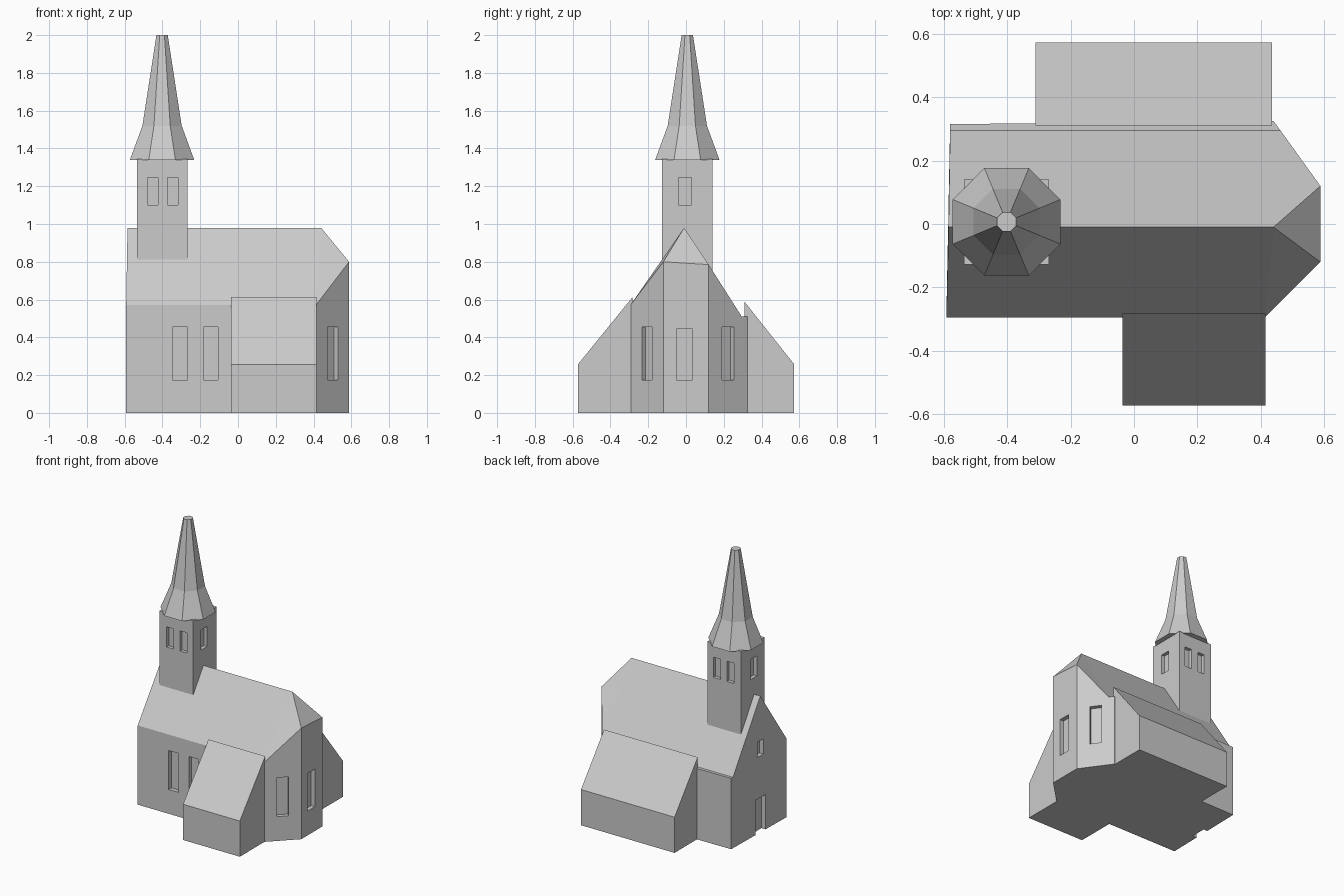
import bpy, bmesh, math
from mathutils import Matrix, Vector

if "Cube" in bpy.data.objects:
    bpy.data.objects.remove(bpy.data.objects["Cube"])

stone = bpy.data.materials.new("light grey")
stone.diffuse_color = (0.6, 0.6, 0.6, 1)
stone.use_nodes = True
stone.node_tree.nodes["Principled BSDF"].inputs["Base Color"].default_value = stone.diffuse_color


def finish(name, bm):
    bmesh.ops.recalc_face_normals(bm, faces=bm.faces[:])
    me = bpy.data.meshes.new(name)
    bm.to_mesh(me)
    bm.free()
    me.materials.append(stone)
    ob = bpy.data.objects.new(name, me)
    bpy.context.collection.objects.link(ob)
    return ob


def loft(name, rings):
    """Closed solid through rings of equal point count."""
    bm = bmesh.new()
    vs = [[bm.verts.new(p) for p in r] for r in rings]
    n = len(vs[0])
    for lo, hi in zip(vs, vs[1:]):
        for i in range(n):
            j = (i + 1) % n
            bm.faces.new((lo[i], lo[j], hi[j], hi[i]))
    bm.faces.new(vs[0][::-1])
    bm.faces.new(vs[-1])
    return finish(name, bm)


def cut(ob, boxes, depth):
    """Recess openings: (x, y, outward angle in degrees, width, z0, z1)."""
    bm = bmesh.new()
    for x, y, ang, w, z0, z1 in boxes:
        m = (Matrix.Translation((x, y, (z0 + z1) / 2))
             @ Matrix.Rotation(math.radians(ang), 4, 'Z')
             @ Matrix.Diagonal((depth * 2, w, z1 - z0, 1)))
        bmesh.ops.create_cube(bm, size=1, matrix=m)
    cutter = finish("opening_cutter", bm)
    cutter.hide_render = True
    mod = ob.modifiers.new("openings", 'BOOLEAN')
    mod.operation = 'DIFFERENCE'
    mod.solver = 'EXACT'
    mod.object = cutter
    dg = bpy.context.evaluated_depsgraph_get()
    me = bpy.data.meshes.new_from_object(ob.evaluated_get(dg))
    ob.modifiers.clear()
    ob.data = me
    bpy.data.objects.remove(cutter)


# Nave with angled apse and hipped east end
P = {
    'a': (-.592, -.295, 0), 'b': (.412, -.295, 0), 'c': (.588, -.12, 0),
    'd': (.588, .12, 0), 'e': (.44, .325, 0), 'f': (-.58, .315, 0),
    'A': (-.592, -.295, .57), 'B': (.412, -.295, .57), 'C': (.588, -.12, .80),
    'D': (.588, .12, .785), 'E': (.44, .325, .51), 'F': (-.58, .315, .51),
    'G': (.462, .295, .51), 'H': (-.58, .295, .51),
    'R': (-.585, -.01, .98), 'S': (.44, -.01, .98),
}
bm = bmesh.new()
V = {k: bm.verts.new(p) for k, p in P.items()}
for f in ("fedcba", "abBA", "bcCB", "cdDC", "deEGD", "efFE", "faARHF",
          "EFHG", "SDGHR", "ABCSR", "CDS"):
    bm.faces.new([V[k] for k in f])
bmesh.ops.triangulate(bm, faces=bm.faces[:])
nave = finish("nave", bm)
cut(nave, [
    (-.307, -.295, -90, .077, .175, .455),     # front windows
    (-.145, -.295, -90, .077, .175, .455),
    (.502, -.2075, -45, .077, .175, .455),     # apse windows
    (.588, -.007, 0, .085, .175, .445),
    (.514, .2225, 36, .077, .175, .455),
    (-.585, -.01, 180, .065, .55, .66),        # gable window
    (-.585, -.01, 180, .11, -.05, .25),        # door
], .03)

# Lean-to side rooms: outer y, inner y, top z, x range
for name, yo, yi, top, x0, x1 in (("front_side_room", -.572, -.283, .613, -.037, .415),
                                  ("back_side_room", .573, .31, .588, -.31, .435)):
    prof = [(yo, 0), (yo, .257), (yi, top), (yi, 0)]
    loft(name, [[(x, y, z) for y, z in prof] for x in (x0, x1)])

# Bell tower
cx, cy, h = -.402, .007, .134
sq = [(-h, -h), (h, -h), (h, h), (-h, h)]
tower = loft("bell_tower", [[(cx + x, cy + y, z) for x, y in sq] for z in (.74, 1.345)])
wins = []
for s in (-1, 1):
    wins.append((cx + s * h, cy - .012, 90 - s * 90, .07, 1.10, 1.245))
    for dx in (-.05, .057):
        wins.append((cx + dx, cy + s * h, s * 90, .055, 1.10, 1.245))
cut(tower, wins, .025)

# Eight-sided flared spire: (apothem, height)
rings = []
for ap, z in ((.17, 1.34), (.104, 1.52), (.03, 2.0)):
    r = ap / math.cos(math.pi / 8)
    rings.append([(cx + r * math.cos(a), cy + r * math.sin(a), z)
                  for a in (math.pi / 8 + i * math.pi / 4 for i in range(8))])
loft("spire", rings)
